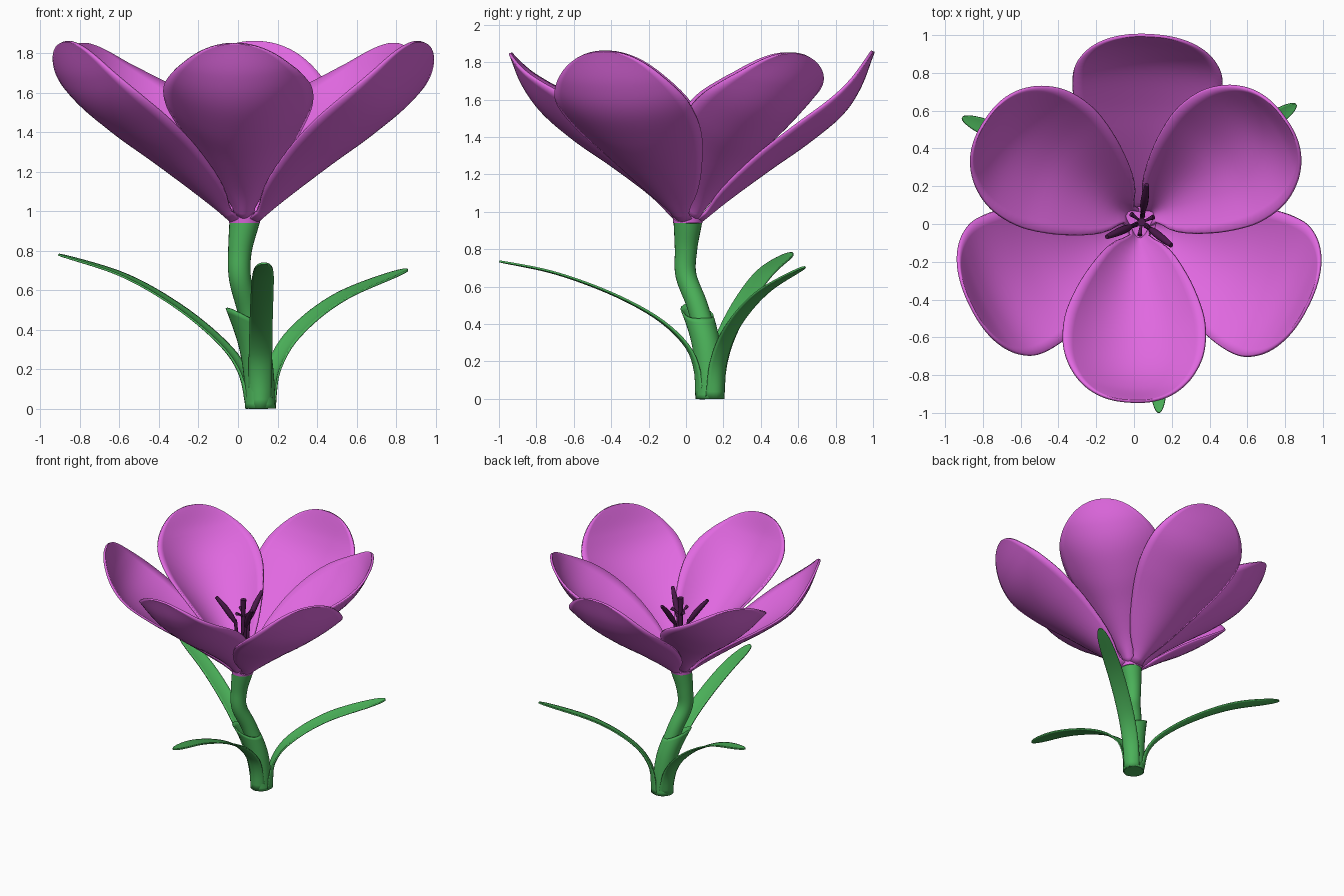
import bpy, bmesh, math
from mathutils import Vector

if "Cube" in bpy.data.objects:
    bpy.data.objects.remove(bpy.data.objects["Cube"])


def material(name, rgb):
    m = bpy.data.materials.new(name)
    m.diffuse_color = (*rgb, 1)
    m.use_nodes = True
    m.node_tree.nodes["Principled BSDF"].inputs["Base Color"].default_value = m.diffuse_color
    return m


GREEN = material("leaf_green", (0.07, 0.44, 0.10))
PURPLE = material("petal_purple", (0.75, 0.14, 0.75))
DARK = material("stamen_dark", (0.07, 0.01, 0.07))


def spline(pts, t):
    """Catmull-Rom point at t in 0..1."""
    pts = [Vector(p) for p in pts]
    n = len(pts) - 1
    i = min(int(t * n), n - 1)
    f = t * n - i
    b, c = pts[i], pts[i + 1]
    a = pts[i - 1] if i > 0 else b * 2 - c
    d = pts[i + 2] if i + 2 <= n else c * 2 - b
    return 0.5 * (2 * b + (c - a) * f + (2 * a - 5 * b + 4 * c - d) * f ** 2
                  + (3 * b - a - 3 * c + d) * f ** 3)


def build(name, rows, mat, closed=False, caps=False, thick=0):
    """Skin a grid of points, optionally closed round, capped or thickened."""
    bm = bmesh.new()
    g = [[bm.verts.new(p) for p in row] for row in rows]
    n = len(g[0])
    for a, b in zip(g, g[1:]):
        for j in range(n if closed else n - 1):
            k = (j + 1) % n
            bm.faces.new((a[j], a[k], b[k], b[j]))
    if caps:
        bm.faces.new(g[0][::-1])
        bm.faces.new(g[-1])
    bmesh.ops.recalc_face_normals(bm, faces=bm.faces)
    me = bpy.data.meshes.new(name)
    bm.to_mesh(me)
    bm.free()
    me.materials.append(mat)
    ob = bpy.data.objects.new(name, me)
    bpy.context.collection.objects.link(ob)
    if thick:
        mod = ob.modifiers.new("thickness", 'SOLIDIFY')
        mod.thickness = thick
        mod.offset = 0
    bpy.ops.object.select_all(action='DESELECT')
    bpy.context.view_layer.objects.active = ob
    ob.select_set(True)
    bpy.ops.object.shade_smooth_by_angle(angle=math.radians(50))
    return ob


def tube(name, pts, radii, mat, n=20, steps=24):
    rows = []
    for i in range(steps + 1):
        t = i / steps
        p = spline(pts, t)
        d = (spline(pts, min(t + .01, 1)) - spline(pts, max(t - .01, 0))).normalized()
        u = d.cross(Vector((0, 1, 0))).normalized()
        v = d.cross(u)
        r = spline([(x, 0, 0) for x in radii], t).x
        rows.append([p + r * (math.cos(a) * u + math.sin(a) * v)
                     for a in (2 * math.pi * j / n for j in range(n))])
    return build(name, rows, mat, closed=True, caps=True)


def blade(name, origin, angle, path, width, cup, thick, mat, nu=40, nv=16, roll=0):
    """Cupped blade whose midrib follows an (r, z) path at the given angle."""
    a = math.radians(angle)
    out = Vector((math.cos(a), math.sin(a), 0))
    flat = Vector((-math.sin(a), math.cos(a), 0))
    path = [(r, 0, z) for r, z in path]
    rows = []
    for i in range(nu + 1):
        t = 1 - (1 - 0.98 * i / nu) ** 1.8
        p = spline(path, t)
        d = (spline(path, min(t + .01, 1)) - spline(path, max(t - .01, 0))).normalized()
        mid = Vector(origin) + out * p.x + Vector((0, 0, p.z))
        up = out * -d.z + Vector((0, 0, d.x))
        q = math.radians(roll) * min(1, 2 * t)
        side = flat * math.cos(q) + up * math.sin(q)
        nrm = up * math.cos(q) - flat * math.sin(q)
        w, c = width(t), cup(t)
        rows.append([mid + side * (w * s) + nrm * (c * w * s * s)
                     for s in (2 * j / nv - 1 for j in range(nv + 1))])
    return build(name, rows, mat, thick=thick)


# stem
STEM = [(.112, .13, 0), (.108, .125, .16), (.09, .105, .33), (.052, .06, .5),
        (.01, .0, .66), (.01, .0, .8), (.033, .01, .95)]
tube("stem", STEM, [.06, .06, .058, .056, .056, .06, .077], GREEN, 24, 36)

# sheath round the stem foot, with a slanted pointed mouth
rows = []
for i in range(19):
    row = []
    for j in range(28):
        a = 2 * math.pi * j / 28
        peak = (0.5 + 0.5 * math.cos(a - math.radians(195))) ** 2
        z = i / 18 * (.43 + .08 * peak)
        c = spline(STEM, z / .95)
        r = .073 - .006 * i / 18 + .036 * peak * (i / 18) ** 2
        row.append((c.x + r * math.cos(a), c.y + r * math.sin(a), z))
    rows.append(row)
build("sheath", rows, GREEN, closed=True, thick=.008)
tube("sheath_foot", [(.112, .13, 0), (.112, .13, .02)], [.075, .075], GREEN, 28, 2)

# three arching leaves
LEAVES = {
    "leaf_front": (271, 0, [(.075, 0), (.085, .16), (.14, .29), (.29, .43), (.53, .56),
                            (.83, .67), (1.13, .735)]),
    "leaf_left": (157, 0, [(.07, 0), (.11, .18), (.22, .33), (.45, .51), (.75, .67),
                           (1.11, .78)]),
    "leaf_right": (34, 10, [(.08, 0), (.1, .2), (.22, .38), (.49, .56), (.9, .705)]),
}
for name, (ang, roll, path) in LEAVES.items():
    blade(name, (.112, .13, 0), ang, path,
          lambda t: .057 * math.sqrt(1 - t ** 12),
          lambda t: .1 + .6 * (1 - t) ** 3, .01, GREEN, 36, 8, roll)


# six petals in an inner and an outer ring
def petal_width(full, peak):
    """Half width: sine rise to the widest point, then a rounded end."""
    def w(t):
        if t < peak:
            return max(full * math.sin(math.pi / 2 * t / peak) ** 1.05, .05)
        return full * math.sqrt(1 - ((t - peak) / (1 - peak)) ** 2.1)
    return w


def ring(prefix, spec, path, full, peak, cup, base_cup):
    for label, ang, reach in spec:
        blade(f"{prefix}_petal_{label}", (.033, .01, 0), ang,
              [(r * reach, z) for r, z in path], petal_width(full, peak),
              lambda t: cup * (1 - t ** 4) + base_cup * (1 - t) ** 3, .016, PURPLE)


ring("inner", [("front", 267, .98), ("right", 36, .97), ("left", 147, 1.01)],
     [(.065, .957), (.2, 1.09), (.41, 1.245), (.61, 1.38), (.79, 1.53), (.9, 1.68),
      (.97, 1.85)], .375, .6, .5, .33)
ring("outer", [("back", 87, 1.0), ("left", 206, 1.01), ("right", 333, 1.0)],
     [(.07, .95), (.22, 1.07), (.44, 1.23), (.64, 1.37), (.82, 1.52), (.92, 1.67),
      (.99, 1.86)], .395, .64, .26, .2)

# purple neck under the petals
tube("flower_neck", [(.033, .01, .94), (.033, .01, .965), (.033, .01, .99)],
     [.078, .081, .083], PURPLE, 28, 6)

# stamens with outward-leaning anthers
C = Vector((.04, .01, 0))
for k, ang in enumerate((82, 203, 322)):
    d = Vector((math.cos(math.radians(ang)), math.sin(math.radians(ang)), 0))

    def at(r, z):
        return C + d * r + Vector((0, 0, z))

    tube(f"filament_{k + 1}", [at(.03, .98), at(.045, 1.2), at(.06, 1.35)],
         [.014, .013, .012], DARK, 8, 8)
    tube(f"anther_{k + 1}", [at(.05, 1.32), at(.09, 1.38), at(.14, 1.45), at(.2, 1.52)],
         [.01, .02, .02, .012], DARK, 10, 10)
    # short stigma arm between the stamens
    e = Vector((-d.x, -d.y, 0))
    tube(f"stigma_arm_{k + 1}", [C + Vector((0, 0, 1.38)), C + e * .035 + Vector((0, 0, 1.41)),
                                 C + e * .07 + Vector((0, 0, 1.43))],
         [.008, .008, .014], DARK, 8, 6)
tube("style", [C + Vector((0, 0, z)) for z in (.98, 1.2, 1.4, 1.52)],
     [.018, .016, .016, .022], DARK, 10, 12)
